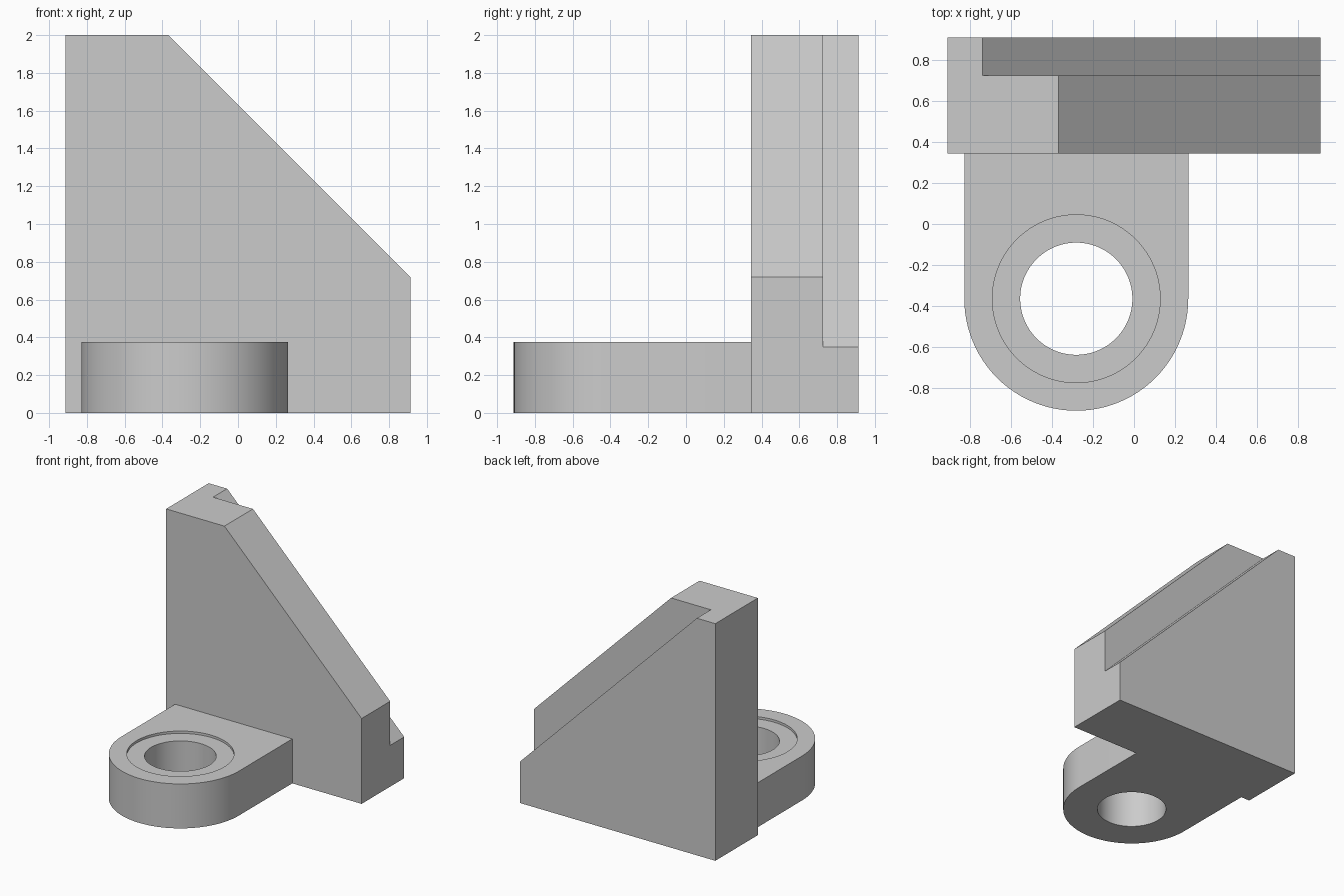
import bpy
import bmesh
from math import sin, cos, pi, radians
from mathutils import Vector

if "Cube" in bpy.data.objects:
    bpy.data.objects.remove(bpy.data.objects["Cube"])

# Single plain grey
GREY = (0.6, 0.6, 0.6, 1.0)
grey = bpy.data.materials.new("plain grey")
grey.use_nodes = True
grey.diffuse_color = GREY
grey.node_tree.nodes["Principled BSDF"].inputs["Base Color"].default_value = GREY


def prism(name, outline, direction):
    """Extrude a flat closed outline along a direction."""
    bm = bmesh.new()
    face = bm.faces.new([bm.verts.new(p) for p in outline])
    new = bmesh.ops.extrude_face_region(bm, geom=[face])["geom"]
    moved = [v for v in new if isinstance(v, bmesh.types.BMVert)]
    bmesh.ops.translate(bm, verts=moved, vec=Vector(direction))
    bmesh.ops.recalc_face_normals(bm, faces=bm.faces)
    mesh = bpy.data.meshes.new(name)
    bm.to_mesh(mesh)
    bm.free()
    mesh.materials.append(grey)
    obj = bpy.data.objects.new(name, mesh)
    bpy.context.collection.objects.link(obj)
    return obj


def arc(centre, radius, start, end, steps, z):
    angles = [start + (end - start) * i / steps for i in range(steps + 1)]
    return [(centre[0] + radius * cos(a), centre[1] + radius * sin(a), z) for a in angles]


def cylinder(name, centre, radius, bottom, top):
    ring = arc(centre, radius, 0, 2 * pi, 96, bottom)[:-1]
    return prism(name, ring, (0, 0, top - bottom))


def combine(target, tool, operation):
    """Boolean the tool into the target, then discard the tool."""
    mod = target.modifiers.new(operation.lower(), "BOOLEAN")
    mod.operation = operation
    mod.solver = "EXACT"
    mod.object = tool
    bpy.context.view_layer.objects.active = target
    bpy.ops.object.modifier_apply(modifier=mod.name)
    bpy.data.objects.remove(tool)


FRONT, STEP, BACK = 0.345, 0.725, 0.912
SIDE, TOP = 0.912, 2.0
EYE, EYE_RADIUS, EYE_HEIGHT = (-0.282, -0.365), 0.547, 0.375

# Upright plate with a sloping shoulder
profile = [(-SIDE, 0), (SIDE, 0), (SIDE, 0.72), (-0.368, TOP), (-SIDE, TOP)]
bracket = prism("bracket", [(x, FRONT, z) for x, z in profile], (0, BACK - FRONT, 0))

# Sloping rebate along the back of the shoulder
rebate = [(-0.84, 2.1), (1.1, 0.16), (1.1, 2.1)]
combine(bracket, prism("rebate_cutter", [(x, STEP, z) for x, z in rebate], (0, 0.4, 0)),
        "DIFFERENCE")

# Round-ended mounting lug, running into the plate
left, right = EYE[0] - EYE_RADIUS, EYE[0] + EYE_RADIUS
lug = [(right, 0.5, 0), (left, 0.5, 0)] + arc(EYE, EYE_RADIUS, pi, 2 * pi, 48, 0)
combine(bracket, prism("lug", lug, (0, 0, EYE_HEIGHT)), "UNION")

# Through hole and shallow counterbore
combine(bracket, cylinder("hole_cutter", EYE, 0.274, -0.2, 0.6), "DIFFERENCE")
combine(bracket, cylinder("counterbore_cutter", EYE, 0.41, EYE_HEIGHT - 0.02, 0.6),
        "DIFFERENCE")

# Smooth the curved walls, keep the edges crisp
bpy.ops.object.select_all(action="DESELECT")
bracket.select_set(True)
bpy.context.view_layer.objects.active = bracket
bpy.ops.object.shade_smooth_by_angle(angle=radians(30))
